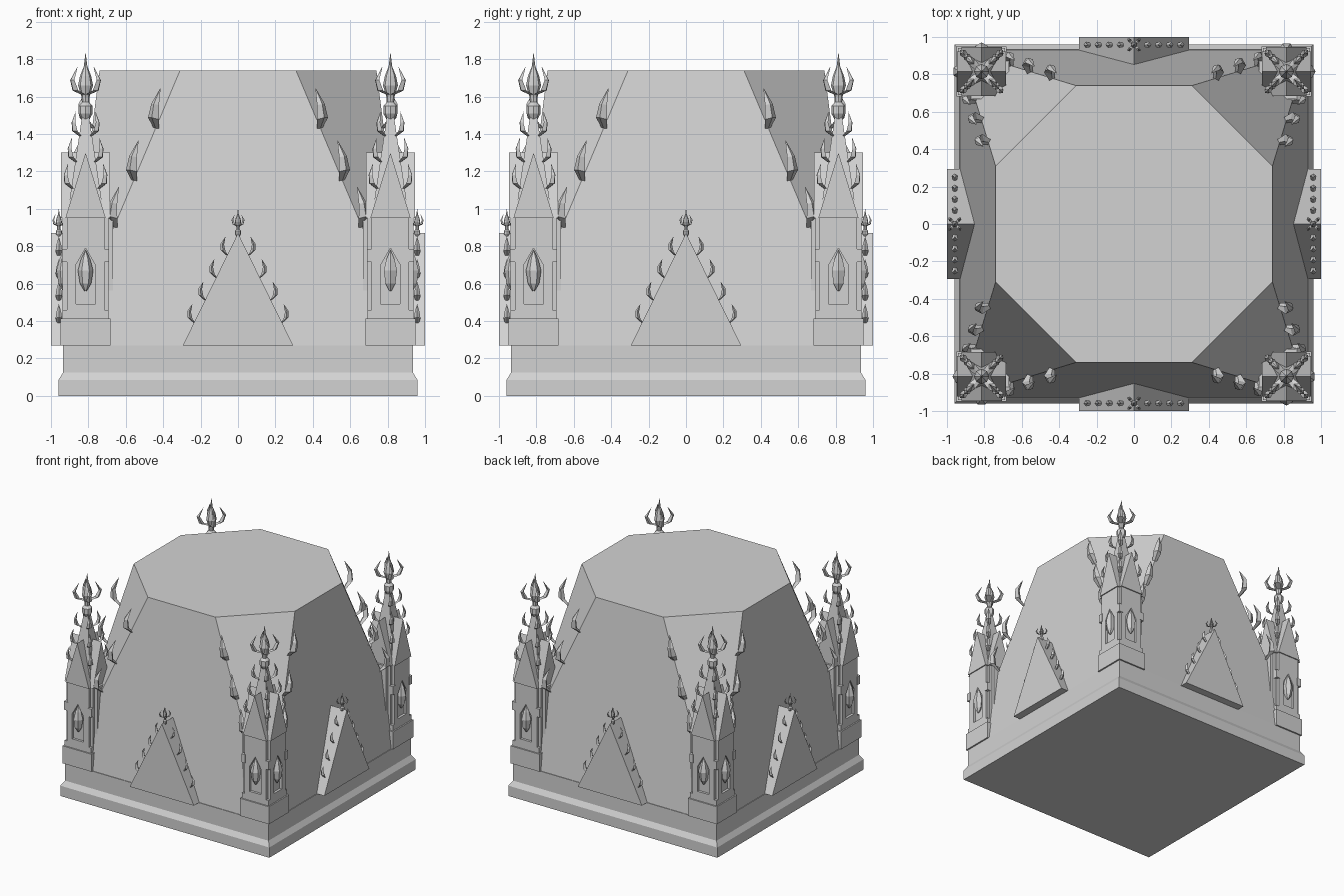
import bpy, bmesh
from math import pi, cos, sin
from mathutils import Vector, Matrix

if "Cube" in bpy.data.objects:
    bpy.data.objects.remove(bpy.data.objects["Cube"])

stone = bpy.data.materials.new("pale_grey_stone")
stone.use_nodes = True
GREY = (0.65, 0.65, 0.65, 1)
stone.diffuse_color = GREY
stone.node_tree.nodes["Principled BSDF"].inputs["Base Color"].default_value = GREY

UP = Vector((0, 0, 1))
CORNER = Vector((-0.815, -0.815, 0))


def finish(name, bm, repeat=True):
    """Turn the mesh into an object, with three quarter-turn copies if repeated."""
    bmesh.ops.recalc_face_normals(bm, faces=bm.faces)
    mesh = bpy.data.meshes.new(name)
    bm.to_mesh(mesh)
    bm.free()
    mesh.materials.append(stone)
    for i in range(4 if repeat else 1):
        obj = bpy.data.objects.new(f"{name}_{i + 1}" if repeat else name, mesh)
        obj.rotation_euler.z = i * pi / 2
        bpy.context.collection.objects.link(obj)


def loft(bm, rings):
    """Skin a list of equal-length point rings and cap both ends."""
    loops = [[bm.verts.new(p) for p in ring] for ring in rings]
    n = len(loops[0])
    for a, b in zip(loops, loops[1:]):
        for i in range(n):
            j = (i + 1) % n
            bm.faces.new((a[i], a[j], b[j], b[i]))
    bm.faces.new(loops[0][::-1])
    bm.faces.new(loops[-1])


def stack(bm, levels, centre=Vector()):
    """Square tower from (half width, height) levels."""
    loft(bm, [[centre + Vector((sx * h, sy * h, z)) for sx, sy in
               ((-1, -1), (1, -1), (1, 1), (-1, 1))] for h, z in levels])


def lathe(bm, profile, centre, sides=8):
    loft(bm, [[centre + Vector((r * cos(2 * pi * i / sides), r * sin(2 * pi * i / sides), z))
               for i in range(sides)] for r, z in profile])


def crocket(bm, base, out, up, length, width, splay=1.0):
    """Curled leaf hook: a tapered four-sided claw."""
    out, up = out.normalized(), up.normalized()
    side = out.cross(up).normalized()
    rings = []
    for o, u, r in ((-0.05, 0, 0.5), (0.25, 0.2, 1), (0.33, 0.55, 0.7), (0.2, 1, 0.03)):
        p = base + out * (o * length * splay) + up * (u * length)
        s, d = side * (width * r / 2), out * (width * r * 0.4)
        rings.append([p + s, p + d, p - s, p - d])
    loft(bm, rings)


def finial(bm, base, k):
    """Knob, pointed bud and four diagonal horns, scaled by k."""
    profile = ((0.022, 0), (0.038, 0.03), (0.038, 0.07), (0.02, 0.09), (0.022, 0.12),
               (0.04, 0.18), (0.03, 0.23), (0.01, 0.28), (0.001, 0.35))
    lathe(bm, [(r * k, z * k) for r, z in profile], base)
    for sx in (-1, 1):
        for sy in (-1, 1):
            crocket(bm, base + UP * (0.12 * k), Vector((sx, sy, 0)), UP,
                    0.16 * k, 0.045 * k, 1.9)


# Moulded square plinth
bm = bmesh.new()
stack(bm, [(0.96, 0), (0.96, 0.085), (0.935, 0.125), (0.935, 0.27)])
finish("plinth", bm, False)

# Tapering body: square below, octagon above
bm = bmesh.new()
for sx in (-1, 1):
    for sy in (-1, 1):
        for p in ((0.93, 0.93, 0.27), (0.31, 0.74, 1.74), (0.74, 0.31, 1.74)):
            bm.verts.new((p[0] * sx, p[1] * sy, p[2]))
bmesh.ops.convex_hull(bm, input=bm.verts)
bmesh.ops.dissolve_limit(bm, angle_limit=0.01, verts=bm.verts, edges=bm.edges)
finish("body", bm, False)

# Large hooks along the sloping corner edges, mirrored over the diagonal
bm = bmesh.new()
low, high = Vector((-0.93, -0.93, 0.27)), Vector((-0.31, -0.74, 1.74))
for t in (0.43, 0.6, 0.79):
    p = low.lerp(high, t)
    out = Vector((-0.38, -0.92, 0.2))
    up = (high - low).normalized() + UP
    for swap in (False, True):
        a, b, c = [v.yxz if swap else v for v in (p, out, up)]
        crocket(bm, a, b, c, 0.21, 0.065)
finish("edge_hooks", bm)

# Triangular gable on each side
bm = bmesh.new()
loft(bm, [[Vector((-0.295, y, 0.27)), Vector((0.295, y, 0.27)), Vector((0, y, 0.87))]
          for y in (-1.0, -0.75)])
finish("side_gable", bm)

bm = bmesh.new()
for s in (-1, 1):
    for z in (0.39, 0.51, 0.63, 0.75):
        base = Vector((s * 0.295 * (0.87 - z) / 0.6, -0.958, z))
        crocket(bm, base, Vector((s, 0, 0.3)), Vector((-s * 0.1, 0, 1)), 0.095, 0.035)
finial(bm, Vector((0, -0.958, 0.853)), 0.42)
finish("side_gable_trim", bm)

# Corner pinnacle: pedestal, shaft and the block behind it
bm = bmesh.new()
stack(bm, [(0.133, 0.27), (0.133, 0.415)], CORNER)
stack(bm, [(0.122, 0.415), (0.122, 0.46)], CORNER)
stack(bm, [(0.1, 0.46), (0.1, 0.95)], CORNER)
for sx in (-1, 1):
    for sy in (-1, 1):
        stack(bm, [(0.018, 0.715), (0.018, 0.785)],
              CORNER + Vector((sx * 0.108, sy * 0.108, 0)))
finish("pinnacle_shaft", bm)

bm = bmesh.new()
stack(bm, [(0.112, 0.27), (0.112, 0.95)], Vector((-0.78, -0.78, 0)))
finish("pinnacle_backing", bm)

# Pointed niche frames with a leaf in each
frames, leaves = bmesh.new(), bmesh.new()
outer = ((-0.1, 0.46), (0.1, 0.46), (0.1, 0.95), (0, 0.95), (-0.1, 0.95))
inner = ((-0.052, 0.49), (0.052, 0.49), (0.052, 0.7), (0, 0.79), (-0.052, 0.7))
for k in range(4):
    turn = Matrix.Rotation(k * pi / 2, 3, "Z")
    loft(frames, [[CORNER + turn @ Vector((a, -d, z)) for a, z in shape]
                  for shape, d in ((outer, 0.09), (outer, 0.122), (inner, 0.122), (inner, 0.102))])
    lathe(leaves, ((0.006, 0.56), (0.03, 0.6), (0.041, 0.67), (0.025, 0.73), (0.001, 0.78)),
          CORNER + turn @ Vector((0, -0.115, 0)), 6)
finish("niche_frames", frames)
finish("niche_leaves", leaves)

# Crossing gabled roofs
bm = bmesh.new()
triangle = ((-0.108, 0.95), (0.108, 0.95), (0, 1.3))
loft(bm, [[CORNER + Vector((a, d, z)) for a, z in triangle] for d in (-0.131, 0.131)])
loft(bm, [[CORNER + Vector((d, a, z)) for a, z in triangle] for d in (-0.131, 0.131)])
finish("pinnacle_roof", bm)

# Spire with hooks on its corners and a finial
bm = bmesh.new()
stack(bm, [(0.1, 0.95), (0.018, 1.5)], CORNER)
for z in (1.11, 1.25, 1.39):
    half = 0.1 - 0.082 * (z - 0.95) / 0.55
    for sx in (-1, 1):
        for sy in (-1, 1):
            crocket(bm, CORNER + Vector((sx * half, sy * half, z)),
                    Vector((sx, sy, 0)), UP, 0.13, 0.04)
finial(bm, CORNER + UP * 1.48, 1.0)
finish("spire", bm)
